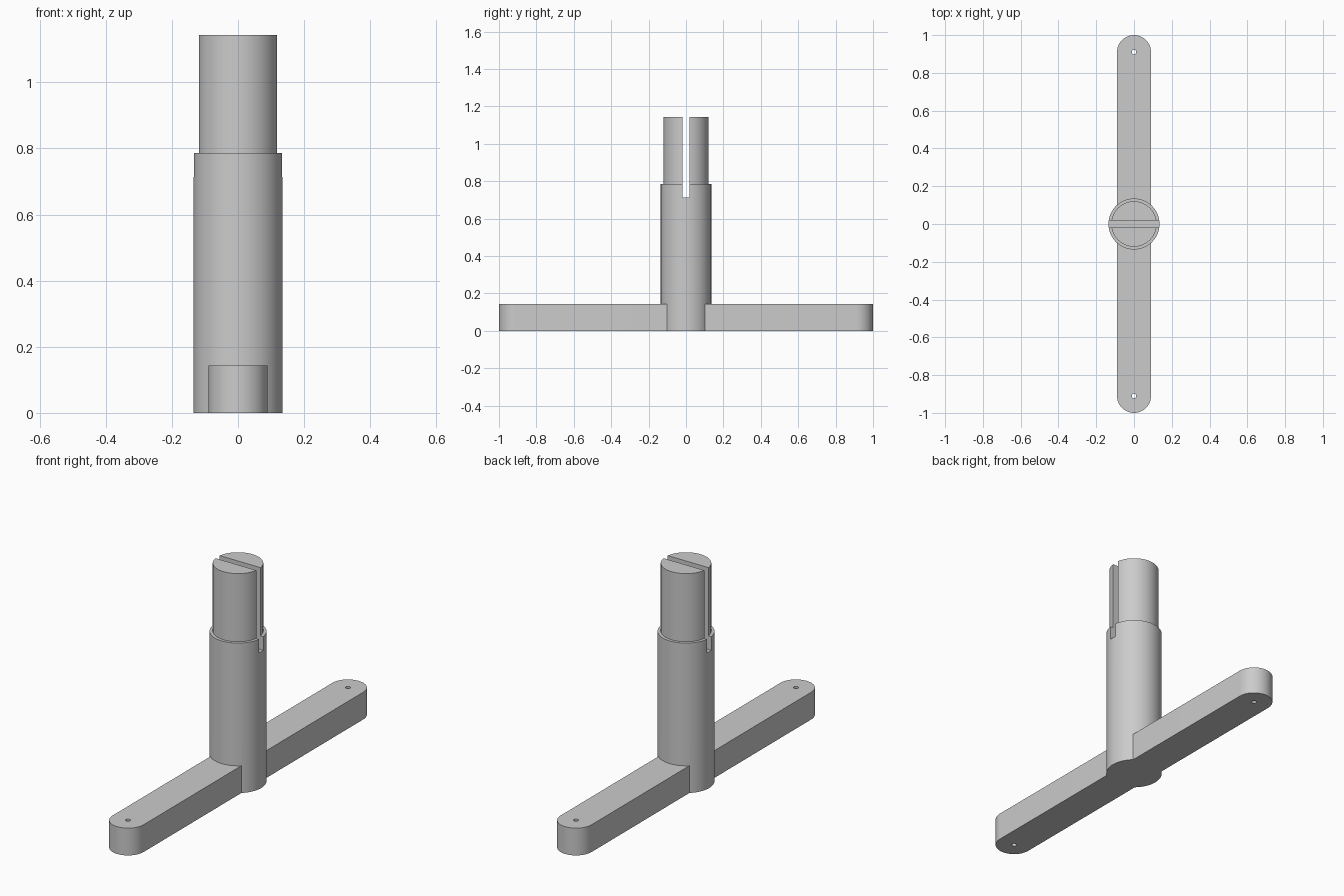
import bpy, bmesh, math

if "Cube" in bpy.data.objects:
    bpy.data.objects.remove(bpy.data.objects["Cube"])

SEG = 96
BAR_W, BAR_H, HOLE_Y, HOLE_R = 0.09, 0.143, 0.91, 0.012

grey = bpy.data.materials.new("plain grey")
grey.diffuse_color = (0.6, 0.6, 0.6, 1)
grey.use_nodes = True
grey.node_tree.nodes["Principled BSDF"].inputs["Base Color"].default_value = grey.diffuse_color


def make_object(name, bm):
    bmesh.ops.recalc_face_normals(bm, faces=bm.faces)
    mesh = bpy.data.meshes.new(name)
    bm.to_mesh(mesh)
    bm.free()
    mesh.materials.append(grey)
    obj = bpy.data.objects.new(name, mesh)
    bpy.context.collection.objects.link(obj)
    return obj


def prism(name, outline, z0, z1):
    """Extrude a flat outline from z0 up to z1."""
    bm = bmesh.new()
    face = bm.faces.new([bm.verts.new((x, y, z0)) for x, y in outline])
    top = bmesh.ops.extrude_face_region(bm, geom=[face])["geom"]
    bmesh.ops.translate(bm, vec=(0, 0, z1 - z0),
                        verts=[v for v in top if isinstance(v, bmesh.types.BMVert)])
    return make_object(name, bm)


def arc(r, cy, start, end, n):
    return [(r * math.cos(a), cy + r * math.sin(a))
            for a in (start + (end - start) * i / n for i in range(n + 1))]


def lathe(name, profile):
    """Spin an (r, z) profile around the z axis."""
    bm = bmesh.new()
    rings = [[bm.verts.new((r * math.cos(math.tau * i / SEG),
                            r * math.sin(math.tau * i / SEG), z))
              for i in range(SEG)] for r, z in profile]
    for low, high in zip(rings, rings[1:]):
        for i in range(SEG):
            j = (i + 1) % SEG
            bm.faces.new((low[i], low[j], high[j], high[i]))
    bm.faces.new(rings[0][::-1])
    bm.faces.new(rings[-1])
    return make_object(name, bm)


def combine(target, other, operation):
    mod = target.modifiers.new(operation.lower(), 'BOOLEAN')
    mod.operation, mod.solver, mod.object = operation, 'EXACT', other
    bpy.context.view_layer.objects.active = target
    bpy.ops.object.modifier_apply(modifier=mod.name)
    bpy.data.objects.remove(other, do_unlink=True)


# Stepped round post
stand = lathe("post_and_crossbar",
              [(0.135, 0), (0.135, 0.786), (0.12, 0.786), (0.12, 1.143)])

# Crossbar with rounded ends
end_y = 1 - BAR_W
crossbar = prism("crossbar", arc(BAR_W, end_y, 0, math.pi, 32)
                 + arc(BAR_W, -end_y, math.pi, math.tau, 32), 0, BAR_H)
combine(stand, crossbar, 'UNION')

# Slot through the top of the post
slot = prism("slot_cutter", [(-0.3, -0.018), (0.3, -0.018),
                             (0.3, 0.018), (-0.3, 0.018)], 0.714, 1.3)
combine(stand, slot, 'DIFFERENCE')

# Small screw holes at both ends of the bar
for side in (-1, 1):
    hole = prism("hole_cutter", arc(HOLE_R, side * HOLE_Y, 0, math.tau, 24)[:-1],
                 -0.1, 0.3)
    combine(stand, hole, 'DIFFERENCE')

# Smooth the round sides, keep the edges crisp
bpy.ops.object.select_all(action='DESELECT')
stand.select_set(True)
bpy.context.view_layer.objects.active = stand
bpy.ops.object.shade_smooth_by_angle(angle=math.radians(30))
